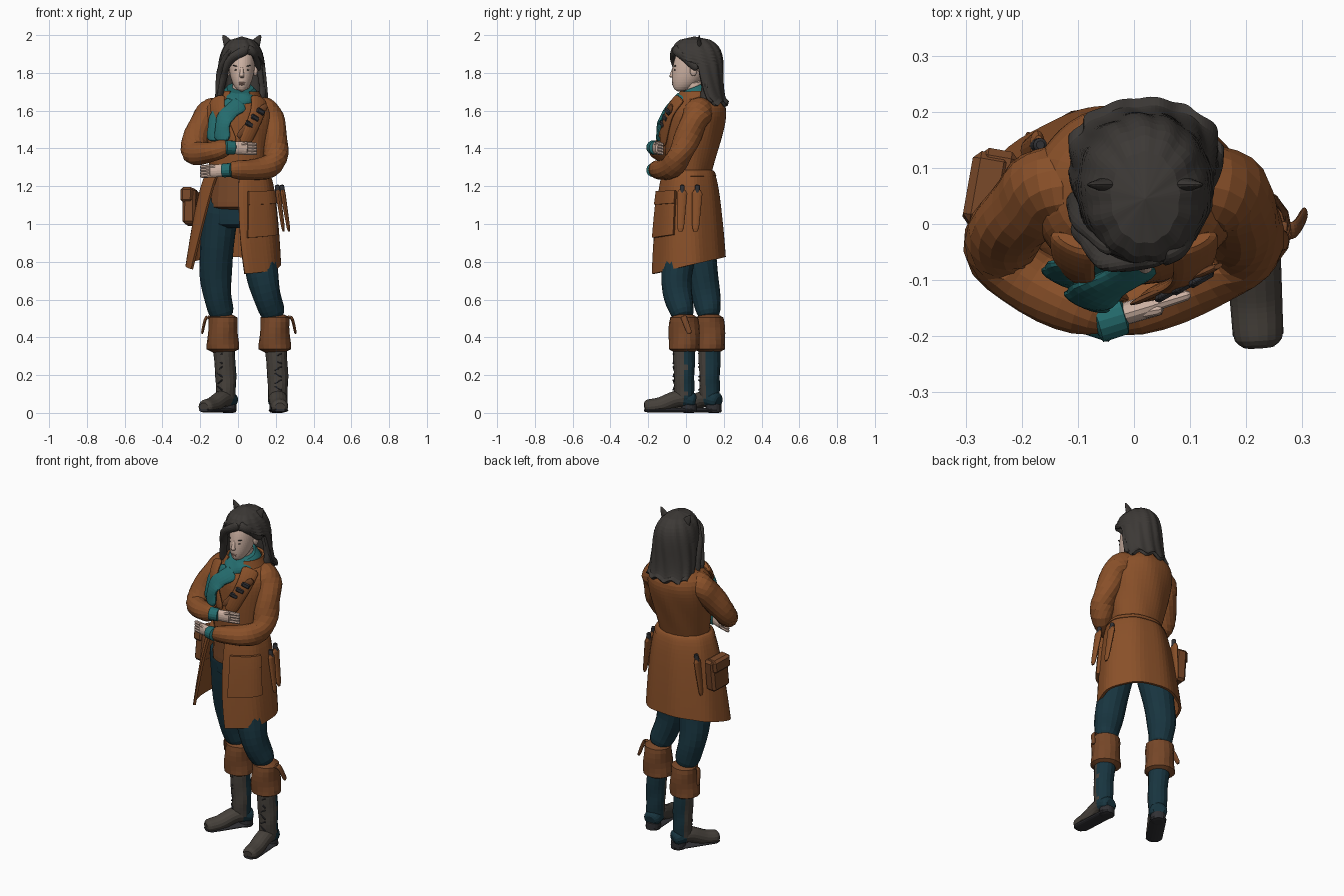
import bpy, bmesh, math
from math import sin, cos, pi, tau, sqrt, radians
from mathutils import Vector, Matrix

cube = bpy.data.objects.get("Cube")
if cube:
    bpy.data.objects.remove(cube)


def material(name, red, green, blue):
    mat = bpy.data.materials.new(name)
    mat.use_nodes = True
    mat.diffuse_color = (red, green, blue, 1)
    mat.node_tree.nodes["Principled BSDF"].inputs["Base Color"].default_value = mat.diffuse_color
    return mat


COAT = material("coat_brown", .25, .08, .022)
LEATHER = material("dark_leather", .18, .062, .021)
SCARF = material("scarf_teal", .018, .15, .155)
DENIM = material("trouser_blue", .009, .035, .05)
HAIR = material("hair_charcoal", .046, .041, .037)
SKIN = material("skin", .62, .45, .37)
LIP = material("lip", .42, .25, .2)
BOOT = material("boot_grey", .062, .053, .044)
METAL = material("buckle_dark", .03, .03, .034)
UP, BACK, SIDEWAYS = Vector((0, 0, 1)), Vector((0, 1, 0)), Vector((1, 0, 0))
made = []


def finish(name, bm, *mats):
    bmesh.ops.recalc_face_normals(bm, faces=bm.faces)
    mesh = bpy.data.meshes.new(name)
    bm.to_mesh(mesh)
    bm.free()
    for mat in mats:
        mesh.materials.append(mat)
    ob = bpy.data.objects.new(name, mesh)
    bpy.context.collection.objects.link(ob)
    made.append(ob)
    return ob


def skin_rings(name, rings, mats, thick=0):
    """Join rings of points into a capped solid, or a thick open shell."""
    bm = bmesh.new()
    rows = [[bm.verts.new(point) for point in ring] for ring in rings]
    for low, high in zip(rows, rows[1:]):
        for j in range(len(low) - 1):
            bm.faces.new((low[j], low[j + 1], high[j + 1], high[j]))
    bmesh.ops.remove_doubles(bm, verts=bm.verts, dist=1e-5)
    if not thick:
        bmesh.ops.holes_fill(bm, edges=[edge for edge in bm.edges if edge.is_boundary])
    ob = finish(name, bm, *mats)
    if thick:
        shell = ob.modifiers.new("thickness", 'SOLIDIFY')
        shell.thickness, shell.offset = thick, 0
    return ob


def surface(name, rule, *mats, rows=20, columns=48, thick=0):
    """Sweep rule(t, u) with both parameters running from zero to one."""
    rings = [[rule(i / rows, j / columns) for j in range(columns + 1)] for i in range(rows + 1)]
    return skin_rings(name, rings, mats, thick)


def smooth(points, steps=8):
    """Catmull-Rom curve through the points."""
    path = [Vector(p) for p in points]
    padded = [path[0]] + path + [path[-1]]
    curve = []
    for a, b, c, d in zip(padded, padded[1:], padded[2:], padded[3:]):
        for step in range(steps):
            t = step / steps
            curve.append(b + t * ((c - a) + t * (2*a - 5*b + 4*c - d + t * (3*b - a - 3*c + d))) / 2)
    return curve + [path[-1]]


def tube(name, points, start, end, *mats, flat=1, up=UP, ripple=0, sides=16):
    """Round-ended tube whose radius runs from start to end, flattened along up."""
    path, rings = smooth(points), []
    last = len(path) - 1
    for i, centre in enumerate(path):
        t = i / last
        radius = (start + (end - start) * t) * sqrt(1 - (2 * t - 1) ** 12)
        if i in (0, last):
            radius = .6 * (end if i else start)
        along = path[min(i + 1, last)] - path[max(i - 1, 0)]
        across = along.cross(Vector(up)).normalized()
        top = across.cross(along).normalized()
        angles = [tau * j / sides for j in range(sides + 1)]
        rings.append([centre + radius * (1 + ripple * sin(i + 2 * a)) * (cos(a) * across + flat * sin(a) * top)
                      for a in angles])
    return skin_rings(name, rings, mats)


def ball(name, place, size, mat, turn=0):
    bm = bmesh.new()
    bmesh.ops.create_uvsphere(bm, u_segments=16, v_segments=10, radius=1)
    ob = finish(name, bm, mat)
    ob.matrix_world = Matrix.Translation(place) @ Matrix.Rotation(turn, 4, 'Y') @ Matrix.Diagonal((*size, 1))


def box(name, place, size, mat, facing=0, roll=0, bevel=.006):
    """Bevelled box turned about z and rolled in its own plane."""
    bm = bmesh.new()
    bmesh.ops.create_cube(bm, size=1)
    bmesh.ops.scale(bm, vec=size, verts=bm.verts)
    ob = finish(name, bm, mat)
    ob.matrix_world = (Matrix.Translation(place) @ Matrix.Rotation(radians(facing), 4, 'Z')
                       @ Matrix.Rotation(radians(roll), 4, 'Y'))
    ob.modifiers.new("soft_edges", 'BEVEL').width = bevel


def oval(angle, width, depth, x, y, z):
    """Point on a level oval; angle zero faces the front."""
    return Vector((x + width * sin(angle), y - depth * cos(angle), z))


# Legs, boots and cuffs
tube("hips", [UP * .98, UP * 1.2], .13, .15, DENIM, flat=.65, up=BACK)
stance = (("left", 1, (.13, -.05, .72), (.21, -.01, 0), (.06, -1, 0)),
          ("right", -1, (-.118, .09, .72), (-.065, .125, 0), (-.55, -.83, 0)))
for side, s, knee, ankle, toe in stance:
    ankle, forward = Vector(ankle), Vector(toe).normalized()
    across = forward.cross(UP)
    cuff = ankle + UP / 2 - SIDEWAYS * .015
    tube(side + "_trouser", [(s * .09, .02, 1.15), knee, cuff], .105, .06, DENIM, up=BACK, ripple=.025)
    foot = tube(side + "_foot", [ankle + forward * reach + UP * rise for reach, rise in
                ((-.06, .06), (.03, .075), (.13, .04), (.21, .03))], .052, .044, BOOT, DENIM, flat=.9)
    for vertex in foot.data.vertices:
        vertex.co.z = max(vertex.co.z, .016)
    for face in foot.data.polygons:
        face.material_index = int((face.center - ankle).dot(forward) < .01 and face.center.z > .04)
    shaft = tube(side + "_boot_shaft", [ankle + UP * .05, ankle + UP * .2, cuff - UP * .1],
                 .05, .06, BOOT, DENIM, up=BACK, ripple=.025)
    for face in shaft.data.polygons:
        face.material_index = int(face.normal.dot(forward) < -.1)
    sole = ankle + UP * .014
    tube(side + "_sole", [sole - forward * .06, sole + forward * .21], .046, .046, METAL, flat=.28)
    heel = ankle - forward * .025
    tube(side + "_heel", [heel, heel + UP * .05], .042, .042, METAL, up=BACK)
    for i in range(6):
        middle = ankle + forward * .055 + UP * (.13 + i * .035)
        end = across * .018 + UP * .01 * (-1) ** i - forward * .004
        tube(side + "_lace_%d" % i, [middle - end, middle, middle + end], .004, .004, METAL, sides=6)
    tube(side + "_cuff", [cuff - UP * .18, cuff + UP * .022], .086, .075, LEATHER, up=BACK, ripple=.04)
    buckle = cuff + SIDEWAYS * s * .06
    tube(side + "_cuff_strap", [buckle, buckle + SIDEWAYS * s * .03, buckle + Vector((s * .05, .03, -.08))],
         .018, .014, LEATHER, flat=.5, up=SIDEWAYS)


# Coat
def torso(t, u):
    width = (.14 + .075 * t) * sqrt(1 - .82 * t ** 8)
    angle = tau * u
    fold = 1 + .01 * sin(7 * angle + 9 * t)
    return oval(angle, width * fold, width * fold * .84, 0, .01 + .06 * t, 1.24 + .44 * t)


def skirt(t, angle):
    spread, fold = sqrt(t), 1 + .014 * sin(8 * angle)
    return oval(angle, fold * (.145 + .1 * spread), fold * (.12 + .07 * spread),
                -.025 * t, .013, 1.28 - t / 2 - .045 * t * cos(angle))


def skirt_panel(t, u):
    start, end = radians(2 + 12 * t * t), radians(320 - 24 * t)
    return skirt(t, start + (end - start) * u)


def belt(t, u):
    point = skirt_panel(t * .06, u)
    return Vector((point.x * 1.02, point.y * 1.02, point.z))


def collar(t, u):
    angle = pi / 6 + u * tau * 5 / 6
    return oval(angle, .15 - .055 * t, .135 - .035 * t, .01 * t, .06, 1.6 + t / 10)


tube("vest", [UP * 1.07, UP * 1.3], .155, .135, LEATHER, flat=.8, up=BACK)
surface("coat_body", torso, COAT)
surface("coat_skirt", skirt_panel, COAT, thick=.014)
surface("waist_belt", belt, COAT, thick=.014, rows=4)
surface("collar", collar, COAT, thick=.014, rows=6)
for side, s in (("left", 1), ("right", -1)):
    tube(side + "_lapel", [(s * .11, -.03, 1.67), (s * .1, -.09, 1.58), (s * .03, -.125, 1.42)],
         .05, .035, COAT, flat=.35, up=(s * .5, -1, 0))
strap_top, strap_end = Vector((.15, -.075, 1.63)), Vector((0, -.14, 1.46))
tube("chest_strap", [strap_top, strap_end], .02, .018, LEATHER, flat=.35, up=(.5, -1, 0))
for i in range(3):
    place = strap_top.lerp(strap_end, .2 + i / 5) - BACK * .01
    box("strap_buckle_%d" % i, place, (.05, .014, .028), METAL, facing=30, roll=28)


# Curved cargo pocket, pouch and hanging sheaths
def pocket_patch(top, drop, out):
    def rule(t, u):
        point = skirt(top + drop * t, radians(16 + 50 * u))
        return Vector((point.x * out, point.y * out, point.z))
    return rule


surface("left_pocket", pocket_patch(.25, .4, 1.05), COAT, rows=8, columns=12, thick=.03)
surface("left_pocket_flap", pocket_patch(.2, .13, 1.09), COAT, rows=4, columns=12, thick=.03)
for part, rise, height in (("pouch", 0, .19), ("pouch_flap", .06, .08)):
    box("side_" + part, (-.25 - rise / 5, .06, 1.09 + rise), (.13, .07, height), LEATHER,
        facing=-100, roll=-6, bevel=.014)
for name, x, y in (("tool", .235, -.02), ("knife", .21, .06), ("back", -.17, .14)):
    top = Vector((x, y, 1.18))
    hang = Vector((x * .15, -.01, -.22))
    tube(name + "_sheath", [top, top + hang], .03, .016, COAT, flat=.5, up=SIDEWAYS)
    tube(name + "_handle", [top - hang / 8, top + hang / 8], .012, .014, METAL, up=SIDEWAYS)

# Crossed arms and hands
for side, s in (("left", 1), ("right", -1)):
    elbow = Vector((s * .21 - .025, -.06, 1.35 - s * .03))
    wrist = Vector((-.05, -.17, 1.345 - s * .06))
    along = Vector((-s, .3, -.05))
    tube(side + "_sleeve", [(s * .1, .07, 1.59), (s * .17, .05, 1.56), elbow, wrist],
         .085, .05, COAT, ripple=.05)
    tube(side + "_shirt_cuff", [wrist - along * .02, wrist + along * .035], .038, .036, SCARF)
    palm, knuckle = wrist + along * .02, wrist + along * .1
    tube(side + "_palm", [palm, knuckle], .033, .035, SKIN, flat=.6, up=BACK)
    tube(side + "_thumb", [palm, knuckle + Vector((0, -.012, .03))], .014, .009, SKIN, sides=8)
    for i in range(4):
        base = knuckle - along * .02 + UP * (.024 - i * .016)
        tube(side + "_finger_%d" % i, [base, base + along * .07], .012, .009, SKIN, sides=8)


# Scarf
def scarf(t, u):
    angle = tau * u
    size = .07 + .03 * sin(pi * t) + .003 * sin(5 * angle + 6 * t)
    return oval(angle, size, size * 1.1, .01, .03, 1.62 + t / 10 - .03 * cos(angle))


surface("scarf_wrap", scarf, SCARF, rows=12)
for name, shift in (("scarf_tail", 0), ("scarf_tail_under", .04)):
    tube(name, [(.02 - shift, -.07, 1.64), (-.07 - shift, shift - .125, 1.56), (-.085 - shift, shift - .14, 1.44)],
         .045, .042, SCARF, flat=.35, up=(-.4, -1, 0), ripple=.06)


# Head and face
def head(t, u):
    width = .073 * sqrt((1 - (1 - t) ** 3) * (1 - t ** 8))
    return oval(tau * u, width, width * 1.4, .02, -.04 + t ** .6 / 10, 1.7 + .26 * t)


middle = Vector((.02, 0, 0))
tube("neck", [(.012, .06, 1.62), (.018, .04, 1.76)], .05, .045, SKIN, up=BACK)
surface("head", head, SKIN)
tube("nose", [(.02, -.062, 1.83), (.02, -.077, 1.775)], .008, .014, SKIN, up=BACK)
for name, z, width in (("upper_lip", 1.748, .019), ("lower_lip", 1.739, .015)):
    ball(name, middle + Vector((0, -.067, z)), (width, .008, .005), LIP)
for side, s in (("left", 1), ("right", -1)):
    ball(side + "_eye", middle + Vector((s * .029, -.059, 1.816)), (.011, .005, .0035), HAIR)
    ball(side + "_eyebrow", middle + Vector((s * .03, -.057, 1.836)), (.018, .006, .003), HAIR, turn=-s * .2)
    ball(side + "_ear", middle + Vector((s * .072, .04, 1.815)), (.013, .02, .032), SKIN)
    tube(side + "_pointed_ear", [middle + Vector((s * .06, .07, 1.935)), middle + Vector((s * .1, .07, 2))],
         .038, .004, HAIR, flat=.45, up=BACK)


# Hair
def hair(t, u):
    opening = radians(88) * min(1, max(0, (.84 - t) * 4))
    angle = opening + (tau - 1.7 * opening) * u
    size = sqrt(1 - t ** 6) * (1 + .022 * sin(13 * angle + 5 * t))
    return oval(angle, size * (.13 - .02 * t), size * (.085 + .07 * t), .02, .135 - .09 * sqrt(t),
                1.635 + .35 * t + .01 * (1 - t) * sin(9 * angle))


surface("hair", hair, HAIR, columns=80, thick=.016)
parting = Vector((.05, -.06, 1.925))
strands = {
    "right_fringe": [parting, (-.04, -.065, 1.87), (-.075, -.03, 1.78), (-.1, 0, 1.65)],
    "right_side_lock": [(-.03, -.04, 1.92), (-.09, .01, 1.82), (-.105, .05, 1.65)],
    "left_fringe": [parting, (.09, -.03, 1.9), (.11, .06, 1.82)],
    "left_back_lock": [(.115, .09, 1.84), (.13, .1, 1.74), (.13, .09, 1.65)],
}
for name, path in strands.items():
    tube(name, path, .026, .02, HAIR, flat=.7, up=(1, -1, .2), ripple=.05)

# Shading
for ob in bpy.context.view_layer.objects:
    ob.select_set(ob in made)
bpy.context.view_layer.objects.active = made[0]
bpy.ops.object.shade_smooth_by_angle(angle=radians(40))
